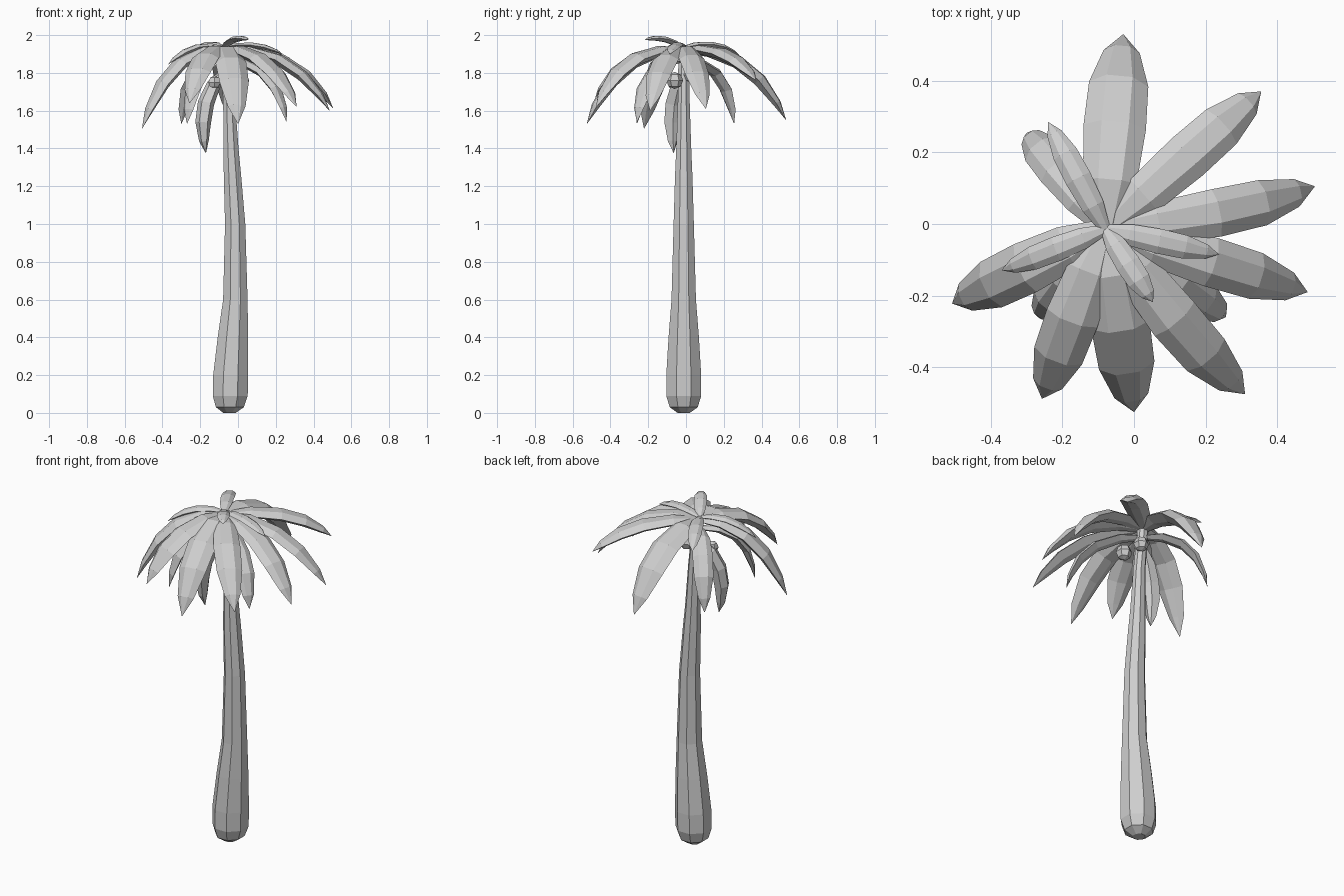
import bpy
import bmesh
from math import cos, sin, tau
from mathutils import Matrix, Vector

cube = bpy.data.objects.get("Cube")
if cube:
    bpy.data.objects.remove(cube, do_unlink=True)

grey = bpy.data.materials.new("plain_grey")
grey.use_nodes = True
colour = (0.62, 0.62, 0.62, 1)
grey.diffuse_color = colour
grey.node_tree.nodes["Principled BSDF"].inputs["Base Color"].default_value = colour


def finish(name, bm):
    """Turn a bmesh into a flat-shaded grey object."""
    mesh = bpy.data.meshes.new(name)
    bm.to_mesh(mesh)
    bm.free()
    mesh.materials.append(grey)
    bpy.context.collection.objects.link(bpy.data.objects.new(name, mesh))


def loft(name, rings):
    """Skin a list of equal rings into a closed object."""
    bm = bmesh.new()
    loops = [[bm.verts.new(p) for p in ring] for ring in rings]
    n = len(loops[0])
    for a, b in zip(loops, loops[1:]):
        for i in range(n):
            j = (i + 1) % n
            bm.faces.new((a[i], a[j], b[j], b[i]))
    bm.faces.new(loops[0][::-1])
    bm.faces.new(loops[-1])
    bmesh.ops.remove_doubles(bm, verts=bm.verts, dist=0.0005)
    bmesh.ops.recalc_face_normals(bm, faces=bm.faces)
    finish(name, bm)


# Trunk: height, centre x, radius
TRUNK = [(0, -0.045, 0.035), (0.03, -0.043, 0.08), (0.09, -0.041, 0.1),
         (0.2, -0.039, 0.1), (0.4, -0.027, 0.087), (0.6, -0.014, 0.07),
         (1.0, -0.015, 0.058), (1.25, -0.029, 0.05), (1.4, -0.037, 0.043),
         (1.65, -0.047, 0.034), (1.92, -0.072, 0.03)]
SIDES = 8
loft("trunk", [[(x + r * cos(tau * (i + 0.5) / SIDES),
                 -0.012 + r * sin(tau * (i + 0.5) / SIDES), z)
                for i in range(SIDES)] for z, x, r in TRUNK])

# Frond cross-section (across, up) and width along the length, as shares of full width
SECTION = [(0.5, 0), (0.22, 0.19), (-0.22, 0.19), (-0.5, 0), (-0.18, -0.2), (0.18, -0.2)]
TAPER = [(0, 0.4), (0.2, 0.86), (0.45, 1), (0.68, 0.95), (0.88, 0.58), (1, 0.01)]
HUB = Vector((-0.08, -0.015, 0))


def frond(name, tip, width, root_z, reach=0.65, lift=0.03, sway=0, thick=1):
    """Arched leaf from the crown to its tip along a quadratic curve."""
    tip = Vector(tip)
    root = HUB + Vector((0, 0, root_z))
    out = Vector((tip.x - root.x, tip.y - root.y, 0))
    side = Vector((-out.y, out.x, 0)).normalized()
    bend = root + out * reach + side * sway + Vector((0, 0, lift))
    rings = []
    for t, share in TAPER:
        centre = root * (1 - t) ** 2 + bend * 2 * t * (1 - t) + tip * t * t
        tangent = ((bend - root) * (1 - t) + (tip - bend) * t).normalized()
        up = tangent.cross(side).normalized()
        rings.append([centre + (side * a + up * b * thick) * width * share
                      for a, b in SECTION])
    loft(name, rings)


# Main ring of long fronds: tip, width, sideways bow
MAIN = [((-0.03, 0.53, 1.55), 0.175, 0), ((0.355, 0.37, 1.76), 0.135, 0),
        ((0.505, 0.105, 1.61), 0.135, -0.035), ((0.485, -0.19, 1.6), 0.14, 0),
        ((0.31, -0.475, 1.62), 0.145, -0.03), ((0, -0.525, 1.53), 0.165, 0),
        ((-0.257, -0.488, 1.64), 0.15, 0), ((-0.508, -0.222, 1.505), 0.148, 0)]
for i, (tip, width, sway) in enumerate(MAIN, 1):
    frond(f"long_frond_{i}", tip, width, 1.92, sway=sway)

# Lower fronds that droop sharply
LOWER = [(-0.3, 0.255, 1.53), (-0.27, -0.26, 1.53), (0.257, -0.26, 1.54)]
for i, tip in enumerate(LOWER, 1):
    frond(f"lower_frond_{i}", tip, 0.11, 1.87, 0.85, 0)
frond("hanging_frond", (-0.17, -0.065, 1.375), 0.1, 1.8, 1.6, -0.15, thick=2)

# Small young fronds on top of the crown
TOP = [((-0.24, 0.285, 1.89), 0.075, 0.05), ((0.053, -0.218, 1.975), 0.07, 0.07),
       ((-0.37, -0.13, 1.845), 0.07, 0.04), ((0.237, -0.085, 1.9), 0.07, 0.04)]
for i, (tip, width, lift) in enumerate(TOP, 1):
    frond(f"young_frond_{i}", tip, width, 1.935, 0.55, lift)

# Nuts clustered under the crown
NUTS = [((-0.125, -0.065, 1.75), 0.036), ((0.02, -0.06, 1.76), 0.045),
        ((-0.025, 0.03, 1.79), 0.042)]
for i, (place, radius) in enumerate(NUTS, 1):
    bm = bmesh.new()
    bmesh.ops.create_uvsphere(bm, u_segments=6, v_segments=4, radius=radius,
                              matrix=Matrix.Translation(place))
    finish(f"nut_{i}", bm)
